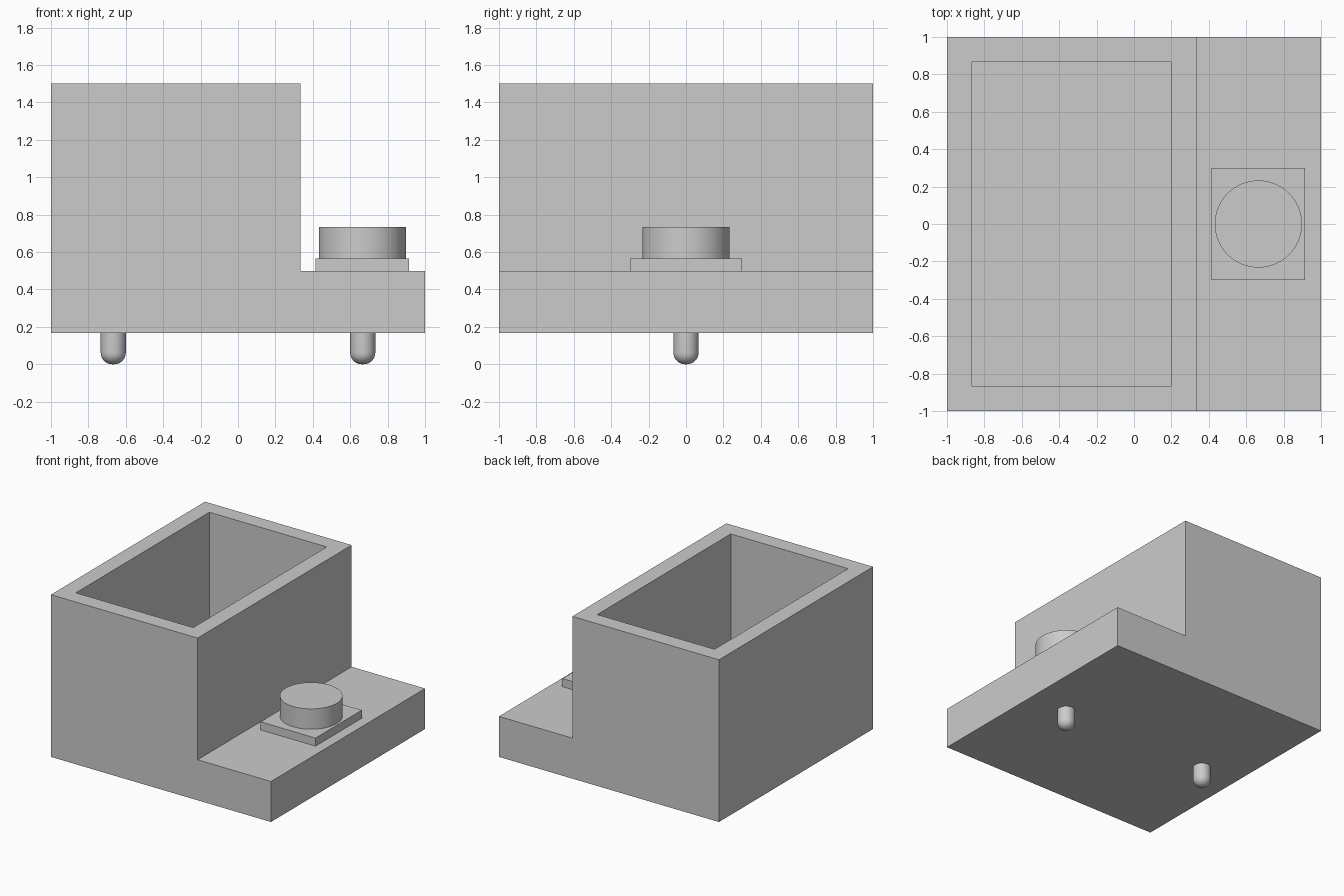
import bpy
import bmesh
from math import pi, sin, cos
from mathutils import Vector, Matrix

if "Cube" in bpy.data.objects:
    bpy.data.objects.remove(bpy.data.objects["Cube"])

grey = bpy.data.materials.new("light grey")
grey.use_nodes = True
grey.diffuse_color = (0.6, 0.6, 0.6, 1)
grey.node_tree.nodes["Principled BSDF"].inputs["Base Color"].default_value = (0.6, 0.6, 0.6, 1)

BOTTOM, LEDGE, TOP = 0.167, 0.5, 1.5
WALL = 0.133
POST_X = 0.667


def finish(name, bm, smooth=False):
    bmesh.ops.recalc_face_normals(bm, faces=bm.faces[:])
    mesh = bpy.data.meshes.new(name)
    bm.to_mesh(mesh)
    bm.free()
    mesh.materials.append(grey)
    obj = bpy.data.objects.new(name, mesh)
    bpy.context.collection.objects.link(obj)
    if smooth:
        bpy.ops.object.select_all(action='DESELECT')
        obj.select_set(True)
        bpy.context.view_layer.objects.active = obj
        bpy.ops.object.shade_smooth_by_angle(angle=pi / 6)
    return obj


# Stepped body: L-shaped profile pushed back, with the tall part hollowed out
bm = bmesh.new()
profile = [(-1, BOTTOM), (1, BOTTOM), (1, LEDGE), (0.333, LEDGE), (0.333, TOP), (-1, TOP)]
front = bm.faces.new([bm.verts.new((x, -1, z)) for x, z in profile])
back = bmesh.ops.extrude_face_region(bm, geom=[front], use_keep_orig=True)
bmesh.ops.translate(bm, vec=(0, 2, 0),
                    verts=[g for g in back["geom"] if isinstance(g, bmesh.types.BMVert)])
bmesh.ops.recalc_face_normals(bm, faces=bm.faces[:])
rim = max(bm.faces, key=lambda f: f.calc_center_median().z)
bmesh.ops.inset_region(bm, faces=[rim], thickness=WALL, use_even_offset=True)
floor = bmesh.ops.extrude_discrete_faces(bm, faces=[rim])["faces"][0]
bmesh.ops.translate(bm, vec=(0, 0, BOTTOM + WALL - TOP), verts=floor.verts[:])
finish("hollow_body", bm)

# Square mounting plate on the ledge
bm = bmesh.new()
bmesh.ops.create_cube(bm, size=1, matrix=Matrix.Translation((0.665, 0, LEDGE + 0.033))
                      @ Matrix.Diagonal((0.5, 0.6, 0.067, 1)))
finish("button_plate", bm)

# Round button on the plate
bm = bmesh.new()
bmesh.ops.create_cone(bm, cap_ends=True, segments=64, radius1=0.233, radius2=0.233,
                      depth=0.167, matrix=Matrix.Translation((0.665, 0, 0.65)))
finish("round_button", bm, smooth=True)

# Two short posts with rounded tips, spun from a profile
RADIUS, FILLET = 0.067, 0.062
for name, x in (("right_post", -POST_X), ("left_post", POST_X)):
    bm = bmesh.new()
    points = [(0, 0)]
    for i in range(9):
        a = i / 8 * pi / 2
        points.append((RADIUS - FILLET + FILLET * sin(a), FILLET - FILLET * cos(a)))
    points += [(RADIUS, BOTTOM), (0, BOTTOM)]
    verts = [bm.verts.new((x + r, 0, z)) for r, z in points]
    edges = [bm.edges.new(pair) for pair in zip(verts, verts[1:])]
    bmesh.ops.spin(bm, geom=verts + edges, cent=Vector((x, 0, 0)), axis=(0, 0, 1),
                   angle=2 * pi, steps=32, use_merge=True)
    bmesh.ops.remove_doubles(bm, verts=bm.verts[:], dist=0.0001)
    finish(name, bm, smooth=True)
